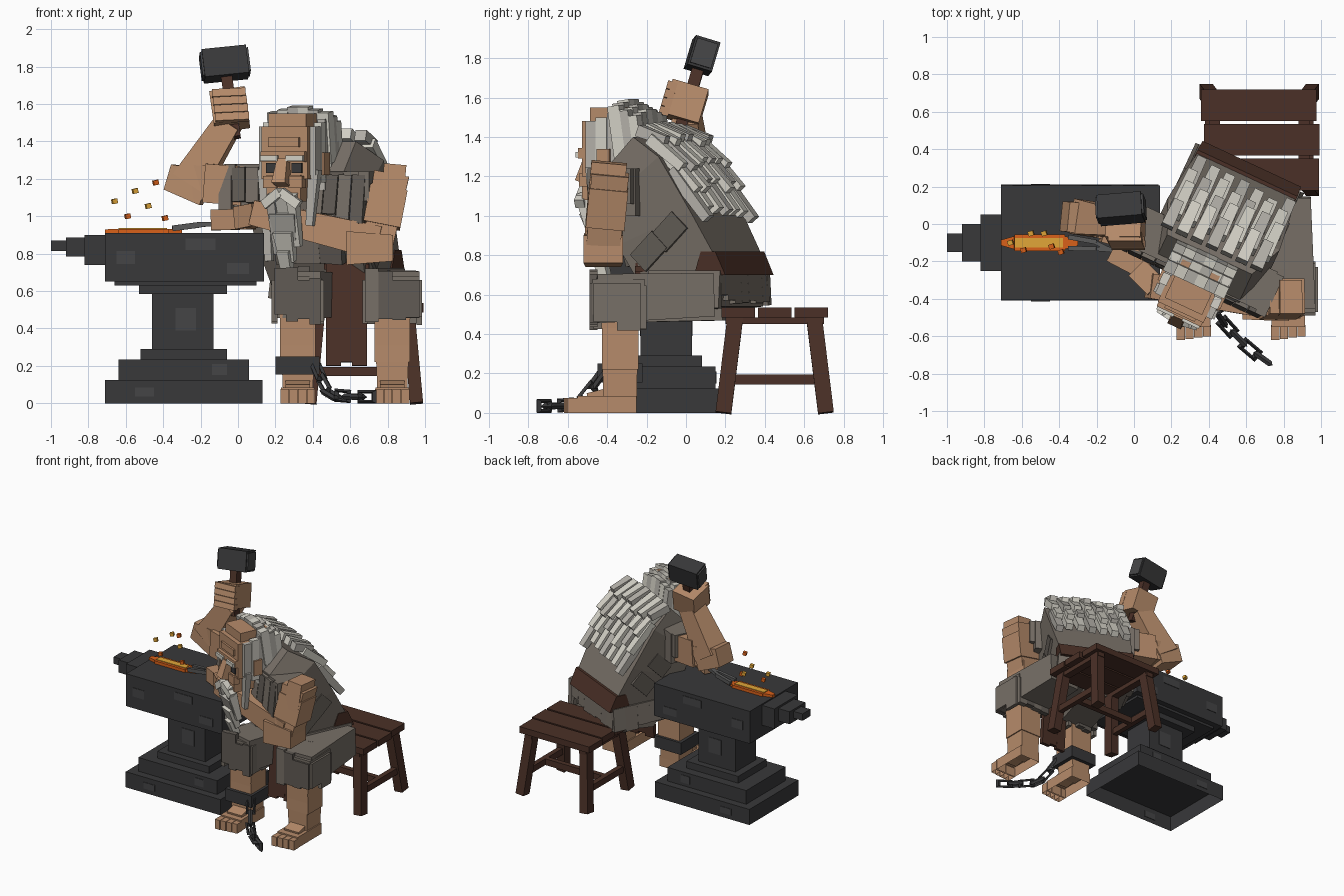
import bpy, bmesh, random
from math import radians, cos, sin, pi
from mathutils import Vector, Matrix

if "Cube" in bpy.data.objects:
    bpy.data.objects.remove(bpy.data.objects["Cube"])
random.seed(4)

def mat(n, *c):
    m = bpy.data.materials.new(n)
    m.diffuse_color = (*c, 1)
    m.use_nodes = True
    m.node_tree.nodes["Principled BSDF"].inputs["Base Color"].default_value = m.diffuse_color
    return m
SKIN, CLOTH = mat("skin", .47, .26, .145), mat("cloth", .185, .16, .135)
HAIR, HAIR2 = mat("hair", .66, .64, .57), mat("hair_shade", .46, .44, .4)
IRON, IRON2 = mat("iron", .04, .04, .042), mat("worn_iron", .06, .06, .062)
WOOD, DARK = mat("wood", .07, .03, .02), mat("dark_rag", .12, .105, .09)
HOT, GLOW, STEEL = mat("hot", .7, .12, .01), mat("glow", .75, .38, .04), mat("steel", .1, .1, .1)

# the seated figure is turned about z: l = lateral, b = backward
A = radians(-25)
L, B, C, Z = Vector((cos(A), sin(A), 0)), Vector((-sin(A), cos(A), 0)), Vector((.48, 0, 0)), Vector((0, 0, 1))
def P(l, b, z):
    return C + L * l + B * b + Z * z

def loft(name, rings, m):
    n, k = len(rings[0]), len(rings)
    faces = [tuple(range(n))[::-1], tuple(range(n * (k - 1), n * k))]
    faces += [(r*n+i, r*n+(i+1) % n, (r+1)*n+(i+1) % n, (r+1)*n+i) for r in range(k-1) for i in range(n)]
    me = bpy.data.meshes.new(name)
    me.from_pydata([tuple(v) for r in rings for v in r], [], faces)
    me.materials.append(m)
    o = bpy.data.objects.new(name, me)
    bpy.context.collection.objects.link(o)
    return o

def open_bottom(o):
    bm = bmesh.new()
    bm.from_mesh(o.data)
    bm.faces.ensure_lookup_table()
    bmesh.ops.delete(bm, geom=[bm.faces[0]], context='FACES_ONLY')
    bm.to_mesh(o.data)
    bm.free()

def beam(name, p, q, w, h, m, w2=None, h2=None, up=None):
    """box from p to q; w sideways, h towards up, optional end taper"""
    p, q = Vector(p), Vector(q)
    d = (q - p).normalized()
    up = up or (Vector((0, 1, 0)) if abs(d.z) > .9 else Z)
    s = d.cross(up).normalized()
    t = s.cross(d)
    ring = lambda c, a, e: [c + s*a*i/2 + t*e*j/2 for i, j in ((-1, -1), (1, -1), (1, 1), (-1, 1))]
    return loft(name, [ring(p, w, h), ring(q, w2 or w, h2 or h)], m)

def box(name, x0, x1, y0, y1, z0, z1, m):
    return beam(name, ((x0+x1)/2, (y0+y1)/2, z0), ((x0+x1)/2, (y0+y1)/2, z1), x1-x0, y1-y0, m)

def fbox(name, l0, l1, b0, b1, z0, z1, m):
    l, b = (l0+l1)/2, (b0+b1)/2
    return beam(name, P(l, b, z0), P(l, b, z1), l1-l0, b1-b0, m, up=B)

# anvil: stacked foot, waist, body and stepped horn, all centred on y = -.1
for n, x0, x1, hy, z0, z1 in (
        ("anvil_foot", -.71, .13, .31, 0, .125), ("anvil_step", -.64, .06, .25, .125, .235),
        ("anvil_collar", -.52, -.06, .18, .235, .29), ("anvil_waist", -.46, -.13, .13, .29, .59),
        ("anvil_neck", -.53, -.06, .19, .585, .65), ("anvil_underbody", -.66, .1, .26, .63, .67),
        ("anvil_body", -.71, .14, .305, .65, .91), ("horn_base", -.82, -.71, .15, .74, .9),
        ("horn_middle", -.92, -.82, .1, .785, .885), ("horn_tip", -1, -.92, .05, .815, .87)):
    o = box(n, x0, x1, -.1-hy, -.1+hy, z0, z1, IRON)
    if z0 == 0:
        open_bottom(o)
for x, z, w, h, hy in ((-.6, .78, .1, .07, .305), (-.2, .85, .16, .06, .305), (-.28, .45, .11, .12, .13),
                       (-.5, .06, .1, .05, .31), (-.1, .18, .08, .06, .25), (0, .72, .12, .06, .305)):
    for s in (-1, 1):
        y = -.1 + s*hy
        box("anvil_worn_patch", x-w/2, x+w/2, y-.004, y+.004, z-h/2, z+h/2, IRON2)

# glowing bar, sparks, tongs
beam("hot_bar", (-.64, -.1, .921), (-.37, -.1, .921), .09, .024, HOT)
for x, e in ((-.64, -.71), (-.37, -.3)):
    beam("hot_bar_end", (x, -.1, .921), (e, -.1, .919), .07, .022, HOT, .03)
beam("glowing_core", (-.64, -.1, .93), (-.38, -.1, .93), .05, .016, GLOW)
for i, (x, y, z) in enumerate(((-.66, -.1, 1.08), (-.55, -.05, 1.135), (-.44, -.12, 1.18),
                               (-.48, -.05, 1.055), (-.59, -.14, 1.0), (-.39, -.15, .99))):
    d = Vector((.013, .004, .003))
    beam("spark", Vector((x, y, z))-d, Vector((x, y, z))+d, .026, .026, HOT if i in (2, 4, 5) else GLOW)
for s in (-1, 1):
    beam("tong_jaw", (-.35, -.1+s*.03, .935), (-.2, -.115+s*.018, .955), .025, .03, STEEL)
    beam("tong_handle", (-.21, -.115-s*.018, .955), (.02, -.18+s*.03, .965), .022, .025, STEEL)

# stool: three planks, splayed legs, H stretcher
for y, j in ((.265, .005), (.45, .008), (.635, -.008)):
    box("seat_plank", .365+j, .985+j, y-.085, y+.085, .485, .535, WOOD)
for sx in (-1, 1):
    box("seat_rail", .67+sx*.24-.03, .67+sx*.24+.03, .2, .7, .45, .485, WOOD)
    for sy in (-1, 1):
        beam("stool_leg", (.67+sx*.285, .45+sy*.26, 0), (.67+sx*.24, .45+sy*.2, .485), .07, .08, WOOD)
    beam("stool_side_stretcher", (.67+sx*.27, .22, .17), (.67+sx*.27, .68, .17), .04, .05, WOOD)
beam("stool_cross_stretcher", (.4, .45, .17), (.94, .45, .17), .04, .05, WOOD)

# hunched torso lofted from hips to neck
def ring(bb, zb, bf, zf, w):
    return [P(-w, bf, zf), P(w, bf, zf), P(w, bb, zb), P(-w, bb, zb)]
loft("torso", [ring(*r) for r in ((.3, .54, -.02, .5, .28), (.325, .74, -.12, .64, .28), (.17, 1.02, -.24, .85, .31),
                                  (.0, 1.3, -.31, 1.05, .33), (-.18, 1.4, -.35, 1.22, .25))], CLOTH)
loft("belt", [ring(.355, .7, .18, .7, .29), ring(.3, .82, .22, .82, .295)], WOOD)
for i in range(7):
    l = -.25 + i*.083
    beam("tunic_skirt_strip", P(l, .3, .72), P(l, .31, .55+random.random()*.05), .085, .05, CLOTH, up=B)
for s in (-1, 1):
    for i in range(4):
        b = -.02 + i*.1
        beam("tunic_side_strip", P(s*.28, b, .72), P(s*.3, b, .52+random.random()*.05), .04, .1, CLOTH, up=B)
for l, b, z in ((-.315, -.05, 1.0), (.315, -.06, .82), (.31, .05, .92), (-.31, .08, .88)):
    beam("tunic_patch", P(l, b-.06, z-.06), P(l, b+.06, z+.06), .02, .12, DARK)
for l in (-.15, 0, .16):
    beam("chest_fold", P(l, -.33, 1.2), P(l*.8, -.22, .75), .14, .05, DARK if l else CLOTH, up=B)

# legs, shorts, feet
for n, x, hip, kw in (("right", .32, (.5, .22, .58), .25), ("left", .825, (.81, .14, .6), .29)):
    beam(n+"_thigh", hip, (x, -.45, .58), .27, .22, CLOTH, kw, .25)
    box(n+"_knee_cloth", x-kw/2, x+kw/2, -.475, -.21, .5, .68, CLOTH)
    for i in range(4):
        xx = x - kw/2 + kw*(i+.5)/4
        for y in (-.47, -.22):
            box(n+"_hem_rag", xx-kw/8, xx+kw/8, y-.02, y+.02, .42+random.random()*.06, .64+random.random()*.1,
                random.choice((CLOTH, DARK)))
    for s in (-1, 1):
        for y in (-.41, -.29):
            box(n+"_side_rag", x+s*kw/2-.015, x+s*kw/2+.015, y-.06, y+.06, .41+random.random()*.06, .66, CLOTH)
    beam(n+"_shin", (x, -.335, .07), (x, -.335, .55), .16, .17, SKIN, .2, .19)
    box(n+"_calf", x-.095, x+.095, -.425, -.24, .22, .45, SKIN)
    open_bottom(box(n+"_foot", x-.09, x+.09, -.55, -.25, 0, .085, SKIN))
    beam(n+"_instep", (x, -.5, .08), (x, -.3, .12), .13, .04, SKIN, .13, .06)
    for i in range(4):
        tx = x - .07 + i*.047
        open_bottom(box(n+"_toe", tx-.022, tx+.022, -.62+.006*i, -.54, 0, .075, SKIN))

# ankle shackle and chain
box("shackle", .2, .435, -.45, -.22, .155, .25, IRON)
path = [Vector(v) for v in ((.43, -.45, .17), (.46, -.5, .1), (.5, -.55, .045), (.56, -.61, .04), (.62, -.67, .035), (.69, -.72, .035))]
for i, p in enumerate(path):
    d = (path[min(i+1, 5)] - path[max(i-1, 0)]).to_track_quat('X', 'Z').to_matrix().to_4x4()
    bpy.ops.mesh.primitive_torus_add(major_segments=4, minor_segments=4, major_radius=.043, minor_radius=.016)
    o = bpy.context.object
    o.name = "chain_link"
    o.data.transform(Matrix.Rotation(pi/4, 4, 'Z'))
    o.data.transform(Matrix.Diagonal((1.5, .85, 1, 1)))
    o.matrix_world = Matrix.Translation(p) @ d @ Matrix.Rotation(pi/2*(i % 2), 4, 'X')
    o.data.materials.append(IRON)

# apron hanging between the knees
for x, w, z in ((.51, .08, .2), (.58, .08, .22), (.65, .08, .2)):
    beam("apron_strip", (x, -.24, .76), (x, -.28, z), w, .03, WOOD)
beam("apron_lap", (.58, -.25, .73), (.6, .05, .74), .24, .03, WOOD)

# arms
def arm(n, sh, el, wr, w):
    sh, el, wr = Vector(sh), Vector(el), Vector(wr)
    beam(n+"_upper_arm", sh, el, w, w, SKIN, w*.85, w*.9)
    beam(n+"_bicep", sh.lerp(el, .2), sh.lerp(el, .75), w*1.06, w*1.04, SKIN)
    beam(n+"_forearm", el-(wr-el).normalized()*.01, wr, w*.95, w*.95, SKIN, w*.7, w*.7)
arm("right", (.12, -.06, 1.155), (-.25, .03, 1.185), (-.05, .0, 1.5), .2)
beam("right_elbow", (-.17, .02, 1.15), (-.37, .04, 1.21), .18, .19, SKIN, .16, .14)
arm("left", (.82, -.385, 1.22), (.75, -.42, .86), (.08, -.33, 1.02), .19)
beam("left_elbow", (.83, -.42, .83), (.58, -.42, .83), .2, .14, SKIN, .18, .18)
beam("left_deltoid", (.84, -.39, 1.27), (.82, -.41, 1.05), .12, .18, SKIN)
beam("left_wrist", (.12, -.34, 1.01), (.02, -.24, .99), .12, .12, SKIN)
beam("left_hand", (.07, -.25, .985), (-.12, -.15, .98), .11, .11, SKIN)
for n, l, b, z in (("right", -.3, -.22, 1.16), ("left", .26, -.24, 1.12)):
    fbox(n+"_shoulder_cloth", l-.11, l+.11, b-.1, b+.13, z-.12, z+.12, CLOTH)
    s = -1 if l < 0 else 1
    for i in range(4):
        k = l-.15+i*.08
        beam(n+"_sleeve_rag", P(k, b-.1, z+.1), P(k-s*.01, b-.12, z-.08-random.random()*.09), .075, .04, DARK if i % 2 else CLOTH, up=B)
        fbox(n+"_sleeve_edge", l+s*.12-.03, l+s*.12+.03, b-.12+i*.06, b-.06+i*.06, z-.02-random.random()*.06, z+.12, CLOTH)

# raised hammer with fist
top, bot = Vector((-.06, .06, 1.74)), Vector((-.015, -.035, 1.42))
ax = (top-bot).normalized()
beam("hammer_handle", bot, top, .06, .06, WOOD)
hc, hd = top + ax*.077, Vector((.118, .01, .012))
beam("hammer_head", hc-hd, hc+hd, .13, .155, IRON, up=ax)
for s in (-1, 1):
    beam("hammer_face", hc+hd*s, hc+hd*s*1.09, .11, .13, IRON2, up=ax)
fc = Vector((-.045, .0, 1.575))
beam("right_fist", fc-ax*.095, fc+ax*.085, .19, .19, SKIN)
for i in range(4):
    q = fc + ax*(-.07+i*.045) + Vector((.005, -.09, .02))
    beam("right_finger", q-Vector((.09, 0, .004)), q+Vector((.09, 0, .004)), .05, .042, SKIN, up=ax)

# head
fbox("neck", -.11, .09, -.4, -.2, 1.1, 1.38, SKIN)
fbox("skull", -.145, .125, -.525, -.26, 1.2, 1.48, SKIN)
fbox("crown", -.12, .1, -.49, -.26, 1.47, 1.55, SKIN)
fbox("jaw", -.11, .09, -.54, -.34, 1.08, 1.22, SKIN)
fbox("brow", -.14, .12, -.55, -.51, 1.29, 1.345, SKIN)
fbox("forehead_wrinkle", -.1, .08, -.54, -.51, 1.37, 1.42, SKIN)
beam("nose", P(-.01, -.53, 1.3), P(-.01, -.575, 1.17), .06, .06, SKIN, .08, .07, up=B)
for s in (-1, 1):
    c = -.01 + s*.075
    fbox("eye", c-.03, c+.03, -.535, -.52, 1.23, 1.285, IRON)
    fbox("eyebrow", c-.05, c+.05, -.565, -.54, 1.295, 1.325, HAIR)
    fbox("cheek", c-.04, c+.04, -.55, -.5, 1.15, 1.215, SKIN)
    fbox("ear", -.01+s*.165-.02, -.01+s*.165+.02, -.42, -.35, 1.22, 1.34, SKIN)
    beam("moustache", P(-.01, -.57, 1.13), P(-.01+s*.1, -.555, 1.06), .05, .05, HAIR)
    # side locks
    for i in range(4):
        b, l = -.46+i*.06, -.01+s*(.145+.006*(i % 2))
        fbox("side_lock", l-.022, l+.022, b-.03, b+.03, 1.22-.04*i, 1.48+.02*i, HAIR if i % 2 else HAIR2)
    beam("long_lock", P(-.01+s*.15, -.46, 1.25), P(-.01+s*.12, -.46, .76 if s < 0 else .95), .06, .05, HAIR2, .04, .03, up=B)

# beard tapering down
for l, w, z0, z1, m in ((-.01, .17, 1.12, .98, HAIR), (-.01, .15, 1.02, .85, HAIR2), (-.015, .11, .92, .76, HAIR),
                        (-.02, .07, .82, .67, HAIR), (-.07, .05, 1.08, .8, HAIR2), (.05, .05, 1.08, .84, HAIR)):
    beam("beard_lock", P(l, -.55+(1.12-z0)*.15, z0), P(l, -.52+(1.12-z1)*.15, z1), w, .07, m, w*.75, .04, up=B)

# hair behind the head
for r in range(3):
    for i in range(6):
        l, b = -.16 + i*.06, -.33 + r*.05
        t = 1.595 - r*.025 - abs(i-2.5)*.015
        beam("head_hair", P(l, b, t), P(l, b+.04, t-.27), .062, .065, HAIR if (i+r) % 2 else HAIR2, up=B)

# layered mane of separate slabs over the hunched back
for r, (b, z, e, ze) in enumerate(((-.14, 1.45, .03, 1.38), (-.07, 1.41, .11, 1.27), (-.01, 1.35, .18, 1.15),
                                   (.05, 1.25, .235, 1.02))):
    for i in range(7):
        l = -.27 + i*.088 + .015*(r % 2)
        drop, j = .25*l*l, random.uniform(-.025, .025)
        beam("mane_lock", P(l, b, z-drop), P(l, e+j, ze-drop-j), .066, .06, HAIR if (i+r) % 3 else HAIR2, .055, .05)
